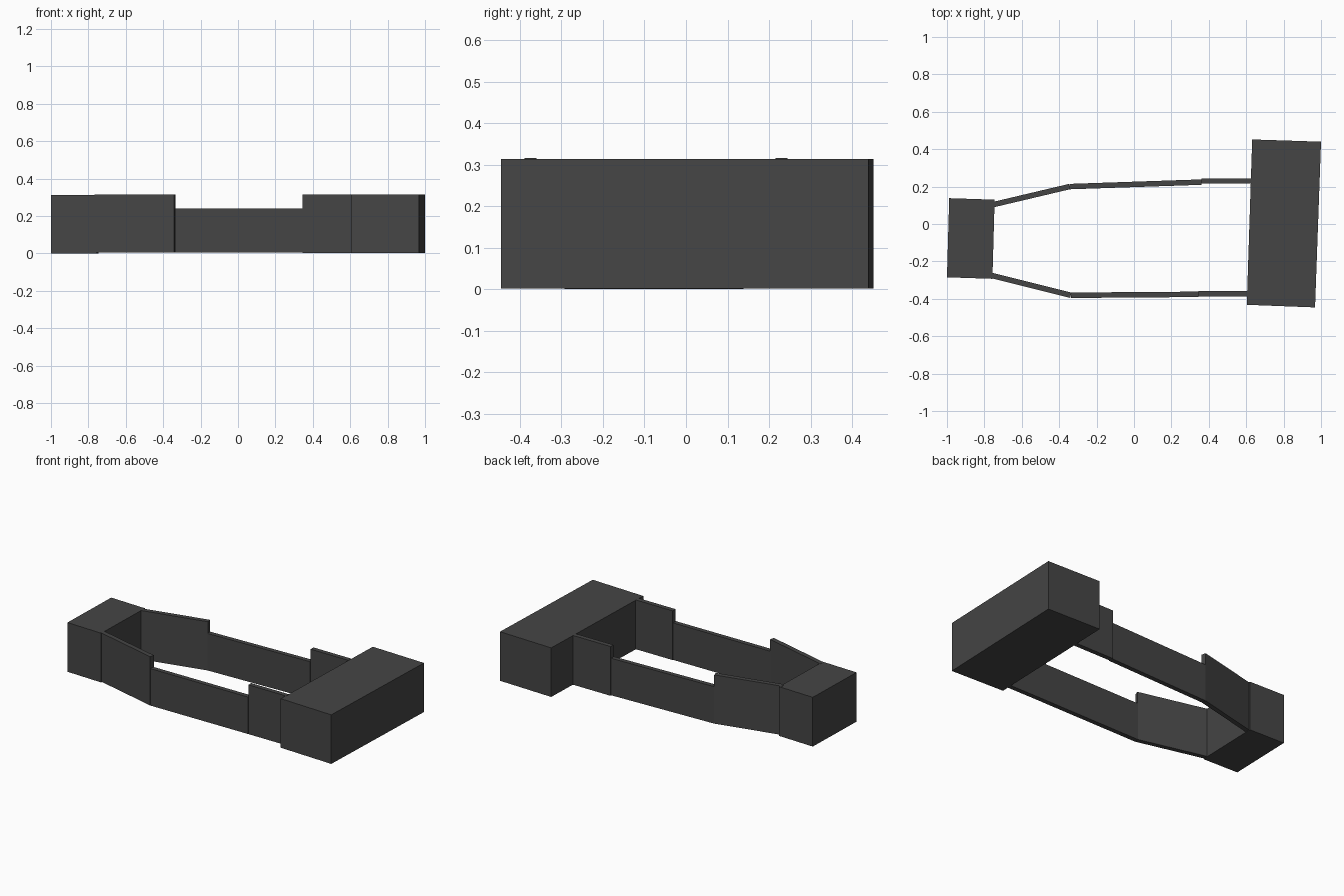
import bpy, bmesh
from mathutils import Vector

if "Cube" in bpy.data.objects:
    bpy.data.objects.remove(bpy.data.objects["Cube"])

dark = bpy.data.materials.new("dark_grey")
dark.diffuse_color = (0.06, 0.06, 0.06, 1)
dark.use_nodes = True
dark.node_tree.nodes["Principled BSDF"].inputs["Base Color"].default_value = dark.diffuse_color


def prism(name, outline, z0, z1):
    """Upright solid from a plan outline (counter-clockwise)."""
    bm = bmesh.new()
    face = bm.faces.new([bm.verts.new((x, y, z0)) for x, y in outline])
    ext = bmesh.ops.extrude_face_region(bm, geom=[face])
    top = [v for v in ext["geom"] if isinstance(v, bmesh.types.BMVert)]
    bmesh.ops.translate(bm, verts=top, vec=(0, 0, z1 - z0))
    bmesh.ops.recalc_face_normals(bm, faces=bm.faces)
    me = bpy.data.meshes.new(name)
    bm.to_mesh(me)
    bm.free()
    me.materials.append(dark)
    ob = bpy.data.objects.new(name, me)
    bpy.context.collection.objects.link(ob)
    return ob


def wall(name, a, b, z0, z1, thick=0.029):
    """Thin straight wall along a plan centre line."""
    a, b = Vector(a), Vector(b)
    d = (b - a).normalized()
    n = Vector((-d.y, d.x)) * thick / 2
    return prism(name, [a - n, b - n, b + n, a + n], z0, z1)


# End blocks, slightly skewed in plan
prism("small_end_block", [(-1, -0.285), (-0.757, -0.293), (-0.745, 0.13), (-0.988, 0.138)], 0.0, 0.313)
prism("large_end_block", [(0.603, -0.432), (0.968, -0.446), (1, 0.44), (0.632, 0.452)], 0.002, 0.314)

# Side walls: tall tapering part, low middle, tall part by the large block
sides = {
    "front": [(-0.765, -0.274), (-0.338, -0.381), (0.345, -0.376), (0.61, -0.374)],
    "back": [(-0.755, 0.103), (-0.345, 0.2), (0.36, 0.224), (0.625, 0.23)],
}
for side, p in sides.items():
    wall(side + "_taper_wall", p[0], p[1], 0.004, 0.314)
    wall(side + "_low_wall", p[1], p[2], 0.004, 0.239)
    wall(side + "_tall_wall", (p[2][0], p[3][1]), p[3], 0.003, 0.316)
